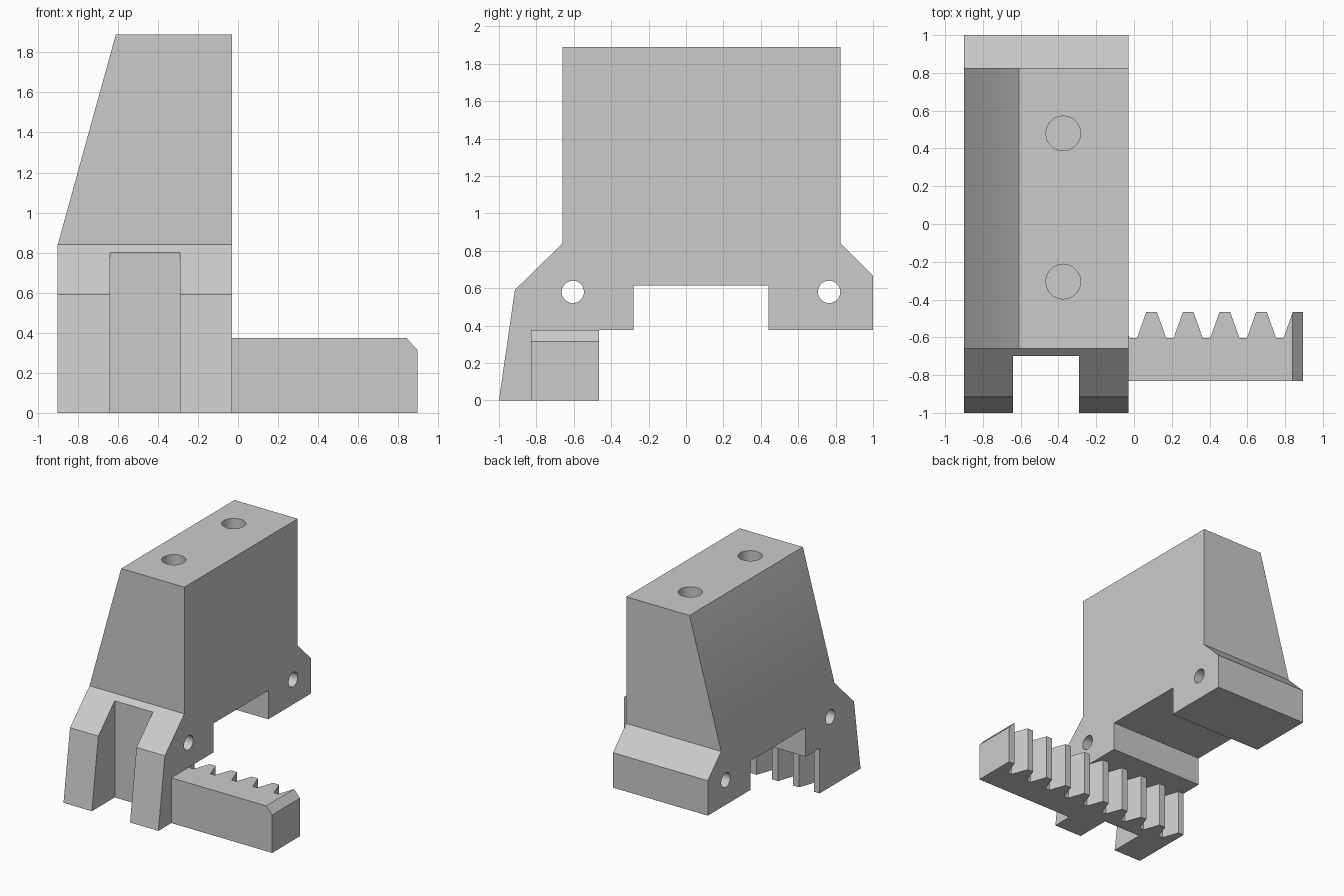
import bpy, bmesh, math
from mathutils import Vector, Matrix

cube = bpy.data.objects.get("Cube")
if cube:
    bpy.data.objects.remove(cube, do_unlink=True)

grey = bpy.data.materials.new("plain grey")
grey.use_nodes = True
colour = (0.6, 0.6, 0.6, 1)
grey.diffuse_color = colour
grey.node_tree.nodes["Principled BSDF"].inputs["Base Color"].default_value = colour


def finish(name, bm):
    bmesh.ops.recalc_face_normals(bm, faces=bm.faces)
    mesh = bpy.data.meshes.new(name)
    bm.to_mesh(mesh)
    bm.free()
    mesh.materials.append(grey)
    obj = bpy.data.objects.new(name, mesh)
    bpy.context.collection.objects.link(obj)
    return obj


def prism(name, points, axis, lo, hi):
    """Extrude a 2D outline along one axis."""
    def place(a, b):
        return {"x": (lo, a, b), "y": (a, lo, b), "z": (a, b, lo)}[axis]
    bm = bmesh.new()
    face = bm.faces.new([bm.verts.new(place(*p)) for p in points])
    out = bmesh.ops.extrude_face_region(bm, geom=[face])
    step = Vector([(hi - lo) * (axis == c) for c in "xyz"])
    verts = [v for v in out["geom"] if isinstance(v, bmesh.types.BMVert)]
    bmesh.ops.translate(bm, verts=verts, vec=step)
    return finish(name, bm)


def rod(name, centre, radius, depth, turn=0):
    bm = bmesh.new()
    matrix = Matrix.Translation(centre) @ Matrix.Rotation(turn, 4, "Y")
    bmesh.ops.create_cone(bm, cap_ends=True, segments=20, radius1=radius,
                          radius2=radius, depth=depth, matrix=matrix)
    return finish(name, bm)


def combine(target, tool, operation):
    tool.hide_render = True
    mod = target.modifiers.new(tool.name, "BOOLEAN")
    mod.operation, mod.solver, mod.object = operation, "EXACT", tool
    bpy.context.view_layer.objects.active = target
    bpy.ops.object.modifier_apply(modifier=mod.name)
    bpy.data.objects.remove(tool, do_unlink=True)


LEFT, RIGHT, END = -0.9, -0.03, 0.895

# Main block: side outline with front leg, rear foot and arch
outline = [(-1, 0), (-0.915, 0.59), (-0.66, 0.84), (-0.66, 1.89),
           (0.825, 1.89), (0.825, 0.84), (1, 0.665), (1, 0.375),
           (0.44, 0.375), (0.44, 0.615), (-0.28, 0.615), (-0.28, 0.375),
           (-0.65, 0.375), (-0.65, 0)]
body = prism("rack_bracket", outline, "x", LEFT, RIGHT)

# Sloping flank
combine(body, prism("flank_cutter", [(LEFT, 0.84), (-0.582, 1.99), (-1.1, 1.99),
                                     (-1.1, 0.84)], "y", -1.2, 1.2), "DIFFERENCE")

# Toothed rack: trapezoid teeth, cut flat at both ends
ROOT, TIP, PITCH = -0.603, -0.465, 0.194
teeth = []
for i in range(10):
    c = (i - 4.5) * PITCH - 0.004
    teeth += [(c - 0.077, ROOT), (c - 0.028, TIP), (c + 0.028, TIP), (c + 0.077, ROOT)]
teeth = [(LEFT, TIP)] + teeth[2:-2] + [(END, TIP)]
rack = prism("rack", [(LEFT, -0.83)] + teeth + [(END, -0.83)], "z", 0, 0.375)
combine(rack, prism("end_chamfer", [(0.84, 0.375), (0.84, 0.5), (1, 0.5), (1, 0.315),
                                    (END, 0.315)], "y", -1, 0), "DIFFERENCE")
combine(body, rack, "UNION")

# Slot in the front leg
combine(body, prism("slot", [(-0.64, -1.2), (-0.29, -1.2), (-0.29, -0.7),
                             (-0.64, -0.7)], "z", -0.2, 1), "DIFFERENCE")

# Blind holes in the top, through holes across the feet
for y in (-0.305, 0.48):
    combine(body, rod("top_hole", (-0.375, y, 1.89), 0.092, 1.2), "DIFFERENCE")
for y in (-0.605, 0.765):
    combine(body, rod("cross_hole", (-0.46, y, 0.58), 0.06, 1.4, math.pi / 2), "DIFFERENCE")

# Smooth hole walls, sharp block edges
bpy.ops.object.select_all(action="DESELECT")
body.select_set(True)
bpy.context.view_layer.objects.active = body
bpy.ops.object.shade_smooth_by_angle(angle=math.radians(25))
